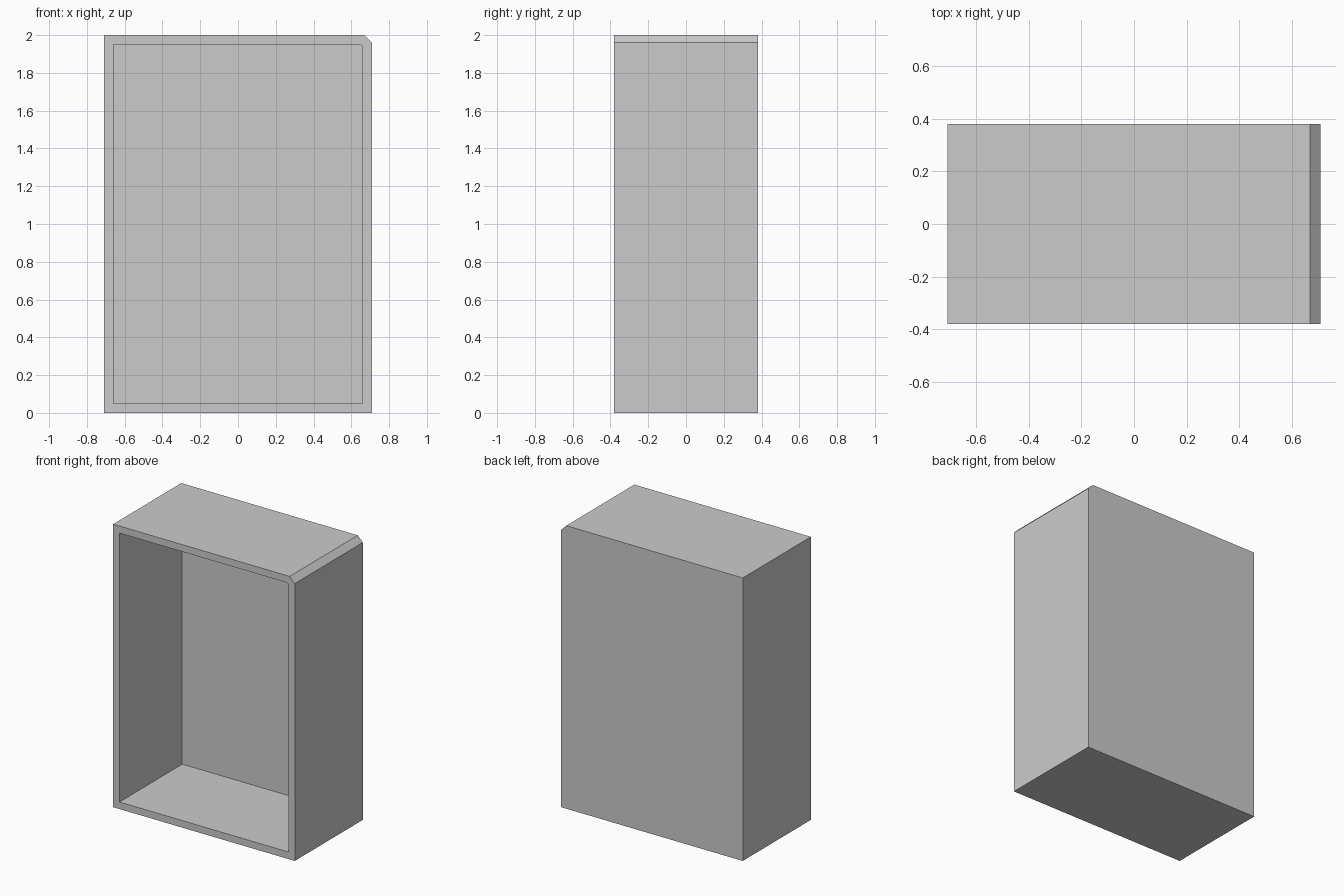
import bpy
import bmesh

if "Cube" in bpy.data.objects:
    bpy.data.objects.remove(bpy.data.objects["Cube"], do_unlink=True)

W, D, H = 0.71, 0.38, 2.0   # half width, half depth, height
T = 0.05                    # board thickness
CUT = 0.04                  # bevel on the top left edge

grey = bpy.data.materials.new("plain grey")
grey.use_nodes = True
colour = (0.6, 0.6, 0.6, 1)
grey.diffuse_color = colour
grey.node_tree.nodes["Principled BSDF"].inputs["Base Color"].default_value = colour


def extrude_profile(bm, outline, holes_with, y0, y1):
    """Bridge two matching outlines into a frame running from y0 to y1."""
    rings = [[bm.verts.new((x, y, z)) for x, z in pts]
             for pts, y in ((outline, y0), (outline, y1), (holes_with, y1), (holes_with, y0))]
    n = len(outline)
    for r in range(4):
        a, b = rings[r], rings[(r + 1) % 4]
        for i in range(n):
            j = (i + 1) % n
            quad = list(dict.fromkeys((a[i], a[j], b[j], b[i])))
            bm.faces.new(quad)


def finish(name, bm):
    bmesh.ops.remove_doubles(bm, verts=bm.verts, dist=0.0001)
    bmesh.ops.recalc_face_normals(bm, faces=bm.faces)
    mesh = bpy.data.meshes.new(name)
    bm.to_mesh(mesh)
    bm.free()
    mesh.materials.append(grey)
    obj = bpy.data.objects.new(name, mesh)
    bpy.context.collection.objects.link(obj)
    return obj


# Outer frame: bottom, sides and top, with one bevelled top edge
outer = [(-W, 0), (W, 0), (W, H - CUT), (W - CUT, H), (-W, H)]
xi, zi = W - T, H - T
inner = [(-xi, T), (xi, T), (xi, zi - 0.01), (xi - 0.01, zi), (-xi, zi)]
bm = bmesh.new()
extrude_profile(bm, outer, inner, -D, D)
finish("box_frame", bm)

# Back panel closing the frame, flush with the rear edge
bm = bmesh.new()
bmesh.ops.create_cube(bm, size=1)
for v in bm.verts:
    v.co.x *= 2 * xi
    v.co.y = D if v.co.y > 0 else D - 0.06
    v.co.z = zi if v.co.z > 0 else T
finish("back_panel", bm)
